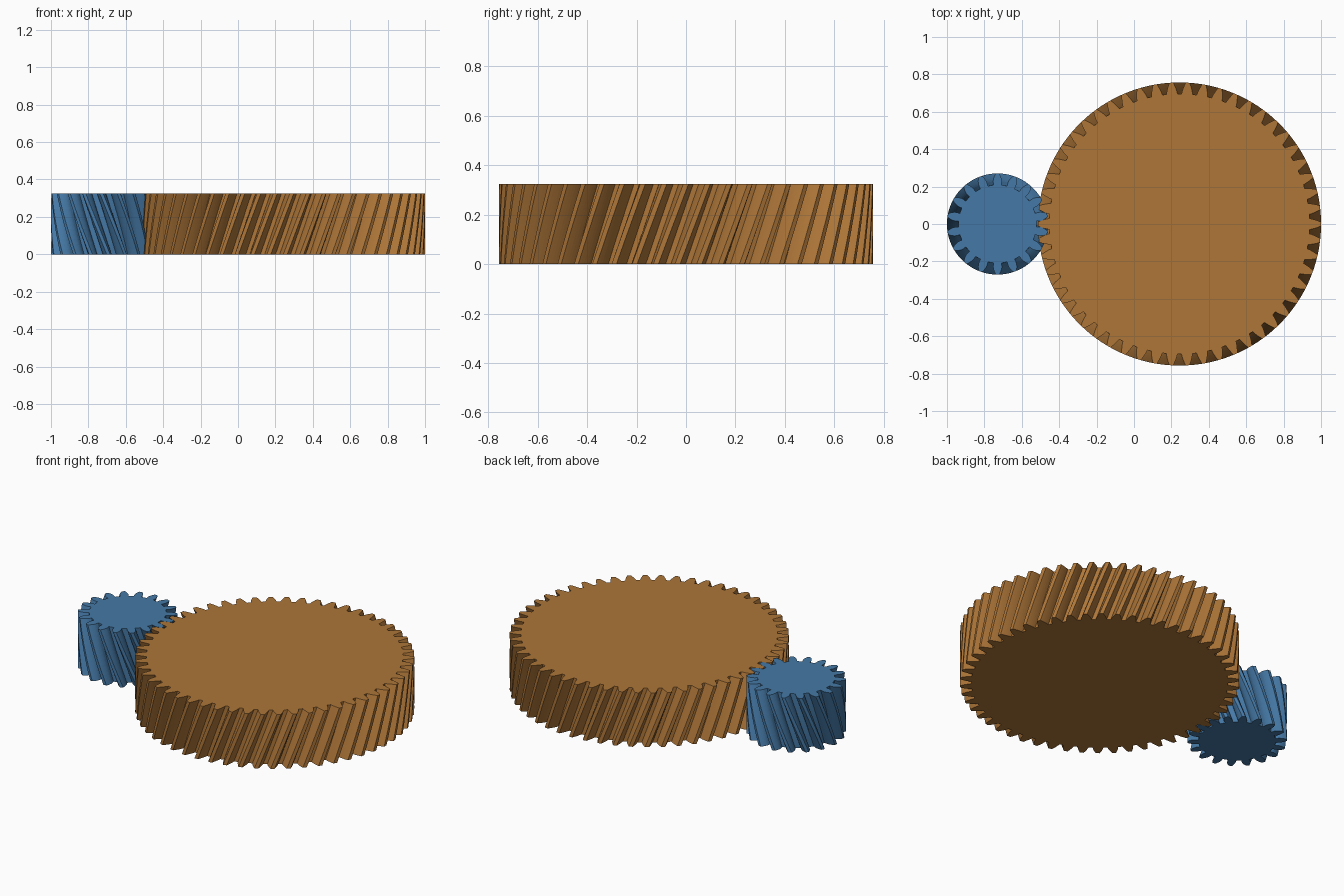
import bpy, bmesh, math

if "Cube" in bpy.data.objects:
    bpy.data.objects.remove(bpy.data.objects["Cube"])

M = 2 / 74            # gear module: total width is 74 modules
HEIGHT = 12 * M
HELIX = math.radians(20)
PRESSURE = math.radians(20)
LAYERS = 12


def inv(a):
    return math.tan(a) - a


def half_angle(r, teeth):
    """Half the angular tooth thickness at radius r (involute, radial below base)."""
    base = teeth * M / 2 * math.cos(PRESSURE)
    a = math.acos(base / max(r, base))
    return math.pi / (2 * teeth) + inv(PRESSURE) - inv(a)


def profile(teeth, phase):
    """Closed outline of a spur gear as (radius, angle) pairs."""
    pitch = teeth * M / 2
    base, root, tip = pitch * math.cos(PRESSURE), pitch - 1.25 * M, pitch + M
    start = max(base, root)
    radii = [start + (tip - start) * i / 5 for i in range(6)]
    if root < base:
        radii.insert(0, root)
    pts = []
    for k in range(teeth):
        c = phase + 2 * math.pi * k / teeth
        pts += [(r, c - half_angle(r, teeth)) for r in radii]
        pts += [(r, c + half_angle(r, teeth)) for r in reversed(radii)]
    return pts


def helical_gear(name, teeth, x, phase, hand, color):
    bm = bmesh.new()
    outline = profile(teeth, phase)
    twist = hand * math.tan(HELIX) * HEIGHT / (teeth * M / 2)
    rings = []
    for i in range(LAYERS + 1):
        t = i / LAYERS
        rings.append([bm.verts.new((r * math.cos(a + twist * (t - 1)),
                                    r * math.sin(a + twist * (t - 1)),
                                    HEIGHT * t)) for r, a in outline])
    n = len(outline)
    for low, high in zip(rings, rings[1:]):
        for j in range(n):
            k = (j + 1) % n
            bm.faces.new((low[j], low[k], high[k], high[j]))
    # end caps
    bm.faces.new(rings[-1])
    bm.faces.new(rings[0][::-1])
    mesh = bpy.data.meshes.new(name)
    bm.to_mesh(mesh)
    bm.free()
    obj = bpy.data.objects.new(name, mesh)
    obj.location.x = x
    mat = bpy.data.materials.new(name + "_color")
    mat.diffuse_color = color
    mat.use_nodes = True
    mat.node_tree.nodes["Principled BSDF"].inputs["Base Color"].default_value = mat.diffuse_color
    mesh.materials.append(mat)
    bpy.context.collection.objects.link(obj)


# small pinion: a tooth gap faces the wheel at the top face
helical_gear("pinion", 18, -1 + 10 * M, math.pi / 18, -1, (0.06, 0.19, 0.38, 1))
# large wheel
helical_gear("wheel", 54, 1 - 28 * M, 0, 1, (0.42, 0.18, 0.04, 1))
